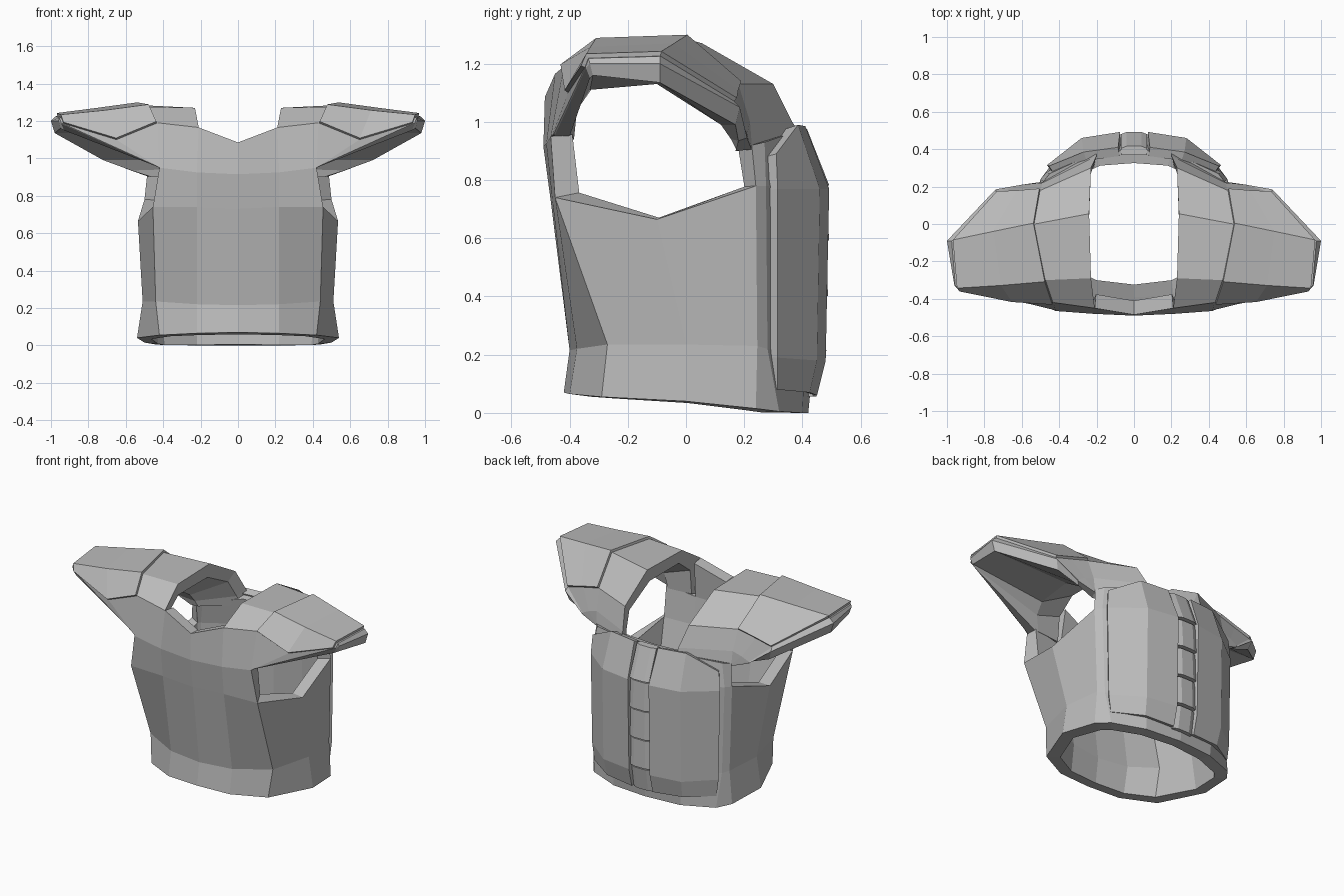
import bpy
import bmesh
from mathutils import Vector

default_cube = bpy.data.objects.get("Cube")
if default_cube:
    bpy.data.objects.remove(default_cube, do_unlink=True)

# One plain grey for the whole piece
grey = bpy.data.materials.new("armour grey")
grey.use_nodes = True
colour = (.5, .5, .5, 1)
grey.diffuse_color = colour
grey.node_tree.nodes["Principled BSDF"].inputs["Base Color"].default_value = colour


def make_object(name, points, faces, closed=False):
    """Create a flat-shaded object; closed solids get outward normals."""
    mesh = bpy.data.meshes.new(name)
    mesh.from_pydata([tuple(p) for p in points], [], faces)
    if closed:
        bm = bmesh.new()
        bm.from_mesh(mesh)
        bmesh.ops.recalc_face_normals(bm, faces=bm.faces)
        bm.to_mesh(mesh)
        bm.free()
    obj = bpy.data.objects.new(name, mesh)
    bpy.context.scene.collection.objects.link(obj)
    mesh.materials.append(grey)
    return obj


def loft(name, rails, wrap=False):
    """Skin neighbouring rails with quads; a rail may stop early to leave an opening."""
    points, faces, starts = [], [], []
    for rail in rails:
        starts.append(len(points))
        points += rail
    count = len(rails)
    for i in range(count if wrap else count - 1):
        k = (i + 1) % count
        a, b = starts[i], starts[k]
        for j in range(min(len(rails[i]), len(rails[k])) - 1):
            faces.append((a + j, b + j, b + j + 1, a + j + 1))
    if wrap:
        last = len(rails[0]) - 1
        faces.append(list(starts))
        faces.append([s + last for s in starts])
    return make_object(name, points, faces, closed=wrap)


def mirror(obj):
    mod = obj.modifiers.new("Mirror", 'MIRROR')
    mod.use_clip = True
    mod.merge_threshold = .002


def thicken(obj, amount, offset):
    mod = obj.modifiers.new("Solidify", 'SOLIDIFY')
    mod.thickness = amount
    mod.offset = offset
    mod.use_even_offset = True


# Torso shell: vertical rails from the front centre round the side to the back centre
front_centre = [(0, -.42, .07), (0, -.40, .215), (0, -.465, .73), (0, -.49, .915), (0, -.485, 1.085)]
front_inner = [(.22, -.40, .065), (.22, -.375, .22), (.22, -.46, .74), (.22, -.48, .925), (.21, -.45, 1.165)]
front_corner = [(.42, -.29, .055), (.44, -.27, .235), (.455, -.45, .74), (.42, -.465, .95)]
side_rail = [(.54, 0, .04), (.51, 0, .235), (.535, -.10, .665)]
back_side = [(.50, .24, .015), (.485, .245, .23), (.50, .24, .78), (.485, .226, .92)]
back_corner = [(.44, .32, .005), (.455, .28, .22), (.47, .275, .78), (.45, .27, .93)]
back_inner = [(.24, .40, 0), (.25, .41, .2), (.25, .41, .78), (.2, .385, .97)]
back_centre = [(0, .42, 0), (0, .44, .2), (0, .44, .78), (0, .40, .97)]
torso = loft("torso_shell", [front_centre, front_inner, front_corner, side_rail,
                             back_side, back_corner, back_inner, back_centre])
mirror(torso)
thicken(torso, .075, -1)

# Shoulder caps: rails arching from the chest over the shoulder to the back
strap_top = [front_inner[3], front_inner[4], (.23, -.29, 1.27), (.24, .055, 1.27),
             (.23, .30, 1.13), (.2, .365, 1.0), back_inner[3]]
ridge = [front_corner[3], (.43, -.42, 1.19), (.47, -.30, 1.275), (.53, 0, 1.285),
         (.50, .18, 1.13), (.49, .22, 1.0), back_side[3]]
cap_middle = [(.425, -.46, .953), (.65, -.405, 1.10), (.71, -.32, 1.243), (.75, -.045, 1.255),
              (.62, .17, 1.1), (.55, .215, .98), (.486, .226, .915)]
tip_top = [(.43, -.455, .957), (.945, -.345, 1.19), (.955, -.335, 1.218), (.975, -.09, 1.225),
           (.735, .165, 1.07), (.60, .21, .955), (.487, .226, .91)]
tip_edge = [(.43, -.45, .955), (.945, -.344, 1.185), (.96, -.33, 1.2), (1, -.09, 1.2),
            (.74, .185, 1.05), (.60, .21, .945), (.487, .225, .905)]
tip_under = [(.41, -.40, .95), (.93, -.33, 1.15), (.95, -.32, 1.16), (.98, -.09, 1.135),
             (.72, .17, .99), (.57, .18, .935), (.46, .17, .90)]
arm_under = [(.40, -.385, .94), (.42, -.375, 1.04), (.42, -.33, 1.11), (.43, -.10, 1.13),
             (.43, .12, .99), (.42, .155, .94), (.41, .175, .90)]
strap_under = [(.24, -.40, .94), (.24, -.385, 1.10), (.24, -.27, 1.19), (.24, .03, 1.19),
               (.24, .24, 1.08), (.22, .30, .97), (.2, .32, .91)]
shoulder = loft("shoulder_caps", [strap_top, ridge, cap_middle, tip_top, tip_edge,
                                  tip_under, arm_under, strap_under], wrap=True)
mirror(shoulder)


# Raised plates on the shoulder caps, set in a little from the tip
def between(rail_a, rail_b, amount):
    return [Vector(a).lerp(Vector(b), amount) for a, b in zip(rail_a[1:5], rail_b[1:5])]


plate = loft("shoulder_plates", [between(ridge, cap_middle, .02), between(ridge, cap_middle, 1),
                                 between(cap_middle, tip_top, .96)])
mirror(plate)
thicken(plate, .015, 1)

# Back plates: two raised halves either side of the spine channel
plate_inner = [(.075, .45, .06), (.075, .48, .18), (.075, .492, .77), (.085, .41, .985)]
plate_middle = [(.27, .425, .07), (.28, .45, .18), (.28, .46, .77), (.27, .385, .99)]
plate_outer = [(.44, .315, .08), (.455, .315, .19), (.465, .315, .77), (.455, .31, .89)]
back_plate = loft("back_plates", [plate_outer, plate_middle, plate_inner])
mirror(back_plate)
thicken(back_plate, .05, -1)

# Spine: overlapping blocks, each flaring slightly towards its lower edge
spine_path = [(.44, .045), (.474, .2), (.48, .39), (.484, .58), (.484, .77), (.42, .975)]
for number, (low, high) in enumerate(zip(spine_path, spine_path[1:]), 1):
    rails = []
    for x, depth in ((-.07, .012), (-.04, 0), (.04, 0), (.07, .012)):
        rails.append([(x, low[0] + .008 - depth, low[1] + .012),
                      (x, high[0] - .004 - depth, high[1])])
    for x in (.07, -.07):
        rails.append([(x, low[0] - .05, low[1] + .012), (x, high[0] - .05, high[1])])
    loft("spine_block_%d" % number, rails, wrap=True)
